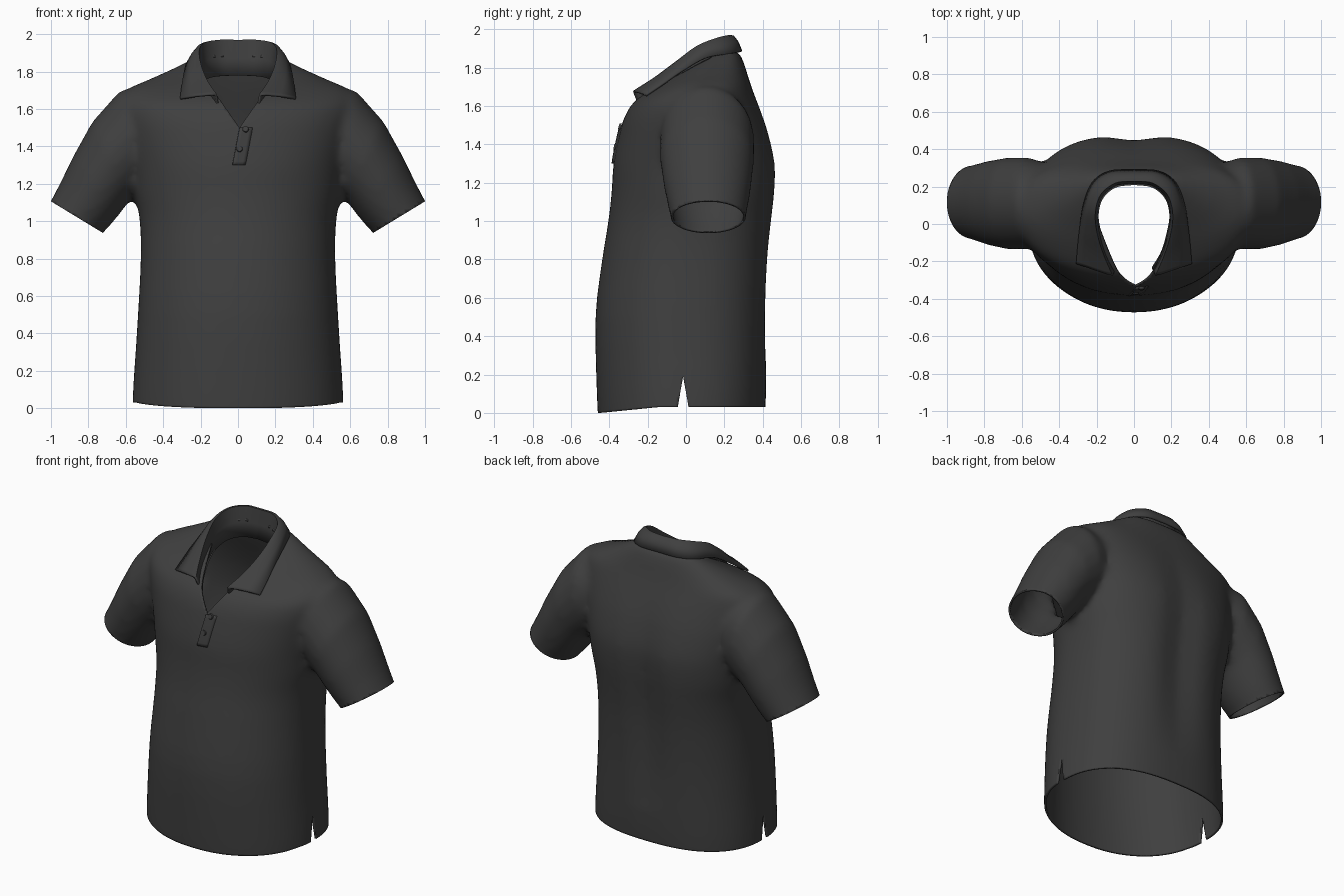
import bpy, bmesh, math
from mathutils import Vector
from mathutils.bvhtree import BVHTree

if "Cube" in bpy.data.objects:
    bpy.data.objects.remove(bpy.data.objects["Cube"])

cloth = bpy.data.materials.new("charcoal_cloth")
cloth.diffuse_color = (0.05, 0.05, 0.05, 1)
cloth.use_nodes = True
cloth.node_tree.nodes["Principled BSDF"].inputs["Base Color"].default_value = cloth.diffuse_color


def make_object(name, bm):
    me = bpy.data.meshes.new(name)
    bm.to_mesh(me)
    bm.free()
    ob = bpy.data.objects.new(name, me)
    bpy.context.collection.objects.link(ob)
    me.materials.append(cloth)
    return ob


def finish(ob, angle=50):
    bpy.ops.object.select_all(action='DESELECT')
    ob.select_set(True)
    bpy.context.view_layer.objects.active = ob
    bpy.ops.object.shade_smooth_by_angle(angle=math.radians(angle))


def solidify(ob, thickness, offset):
    m = ob.modifiers.new("thickness", 'SOLIDIFY')
    m.thickness, m.offset = thickness, offset


def spline(pts, steps):
    """Smooth curve through the points (Catmull-Rom)."""
    p = [Vector(q) for q in pts]
    p = [2 * p[0] - p[1]] + p + [2 * p[-1] - p[-2]]
    out = []
    for i in range(1, len(p) - 2):
        a, b, c, d = p[i - 1:i + 3]
        for s in range(steps):
            t = s / steps
            out.append(0.5 * (2 * b + (c - a) * t + (2 * a - 5 * b + 4 * c - d) * t * t
                              + (3 * b - a - 3 * c + d) * t ** 3))
    return out + [p[-2]]


def skin(bm, rows, closed):
    """Join rows of points with quads; closed rows are rings with end caps."""
    vs = [[bm.verts.new(q) for q in r] for r in rows]
    n = len(rows[0])
    for a, b in zip(vs, vs[1:]):
        for i in range(n if closed else n - 1):
            j = (i + 1) % n
            bm.faces.new((a[i], a[j], b[j], b[i]))
    if closed:
        bm.faces.new(vs[0][::-1])
        bm.faces.new(vs[-1])


def spow(v, e):
    return math.copysign(abs(v) ** e, v)


# Torso volume: height, half width, front y, back y
torso = [(-.08, .565, -.455, .41), (.1, .56, -.465, .418), (.5, .535, -.472, .425),
         (.8, .52, -.437, .44), (1.0, .525, -.405, .46), (1.15, .55, -.388, .475),
         (1.3, .57, -.378, .475), (1.45, .60, -.348, .44), (1.55, .62, -.318, .405),
         (1.63, .63, -.265, .372), (1.70, .60, -.16, .342), (1.76, .47, -.06, .322),
         (1.81, .36, .02, .307), (1.85, .28, .09, .292), (1.89, .2, .17, .27)]
rows = []
N = 64
for z, w, yf, yb in [(q.x, q.y, q.z, b.x) for q, b in zip(
        spline([t[:3] for t in torso], 3), spline([(t[3], 0, 0) for t in torso], 3))]:
    yc, dep = (yf + yb) / 2, (yb - yf) / 2
    ring = []
    for i in range(N):
        a = 2 * math.pi * i / N
        e = 2 / 2.5 if math.sin(a) > 0 else 2 / 2.1
        x, y = w * spow(math.cos(a), e), yc + dep * spow(math.sin(a), e)
        if math.sin(a) > 0 and 0.2 < z < 1.7:     # hollow along the spine
            y -= .04 * math.exp(-(x / .12) ** 2) * math.sin(math.pi * (z - .2) / 1.5)
        ring.append((x, y, z))
    rows.append(ring)
bm = bmesh.new()
skin(bm, rows, True)

# Sleeve volumes: top x, top z, bottom x, bottom z, front y, back y
sleeve = [(.44, 1.70, .40, 1.25, -.08, .31), (.63, 1.70, .50, 1.17, -.135, .355),
          (.78, 1.53, .57, 1.12, -.135, .355), (.885, 1.34, .64, 1.03, -.115, .34),
          (.95, 1.205, .685, .975, -.095, .325), (1.0, 1.11, .725, .935, -.08, .312),
          (1.04, 1.04, .765, .865, -.075, .31)]
for side in (1, -1):
    rows = []
    for xt, zt, xb, zb, yf, yb in sleeve:
        ring = []
        for i in range(40):
            a = 2 * math.pi * i / 40
            c, s = math.cos(a), math.sin(a)
            ring.append((side * ((xt + xb) / 2 + c * (xt - xb) / 2),
                         (yf + yb) / 2 + s * (yb - yf) / 2,
                         (zt + zb) / 2 + c * (zt - zb) / 2))
        rows.append(ring)
    skin(bm, rows, True)
bmesh.ops.recalc_face_normals(bm, faces=bm.faces[:])

# Merge the volumes into one soft body
body = make_object("shirt_body", bm)
rm = body.modifiers.new("merge", 'REMESH')
rm.mode, rm.voxel_size = 'VOXEL', .022
sm = body.modifiers.new("soften", 'SMOOTH')
sm.factor, sm.iterations = .5, 8
dg = bpy.context.evaluated_depsgraph_get()
merged = bpy.data.meshes.new_from_object(body.evaluated_get(dg))
body.modifiers.clear()
bm = bmesh.new()
bm.from_mesh(merged)


def cut(co, no, test, clear=True):
    """Slice the faces that pass the test; optionally drop the outer part."""
    faces = [f for f in bm.faces if test(f.calc_center_median())]
    geom = set(faces)
    for f in faces:
        geom.update(f.edges)
        geom.update(f.verts)
    bmesh.ops.bisect_plane(bm, geom=list(geom), plane_co=co, plane_no=no,
                           clear_outer=clear, dist=1e-5)


def drop(test):
    bad = [f for f in bm.faces if test(f.calc_center_median())]
    bmesh.ops.delete(bm, geom=bad, context='FACES')


def wedge(axis, u0, z0, k, test):
    """Remove |u - u0| < k (z - z0), with clean straight edges."""
    for s in (1, -1):
        co, no = Vector((0, 0, z0)), Vector((0, 0, -s * k))
        co[axis], no[axis] = u0, 1
        cut(co, no, test, False)
    drop(lambda c: test(c) and abs(c[axis] - u0) < k * (c.z - z0))


# Openings: hem, cuffs, side slits, front V, neck
cut((0, 0, 0), (0, 0, -1), lambda c: c.z < .2)
for s in (1, -1):
    cut((s * .8625, 0, 1.0225), (s * .52, 0, -.855), lambda c: c.x * s > .63)
    wedge(1, -.015, .18, -.16, lambda c: c.x * s > .35 and c.z < .24)
bvh = BVHTree.FromBMesh(bm)
wedge(0, .008, 1.5, .70, lambda c: c.z > 1.44 and c.y < 0 and abs(c.x) < .35)


def in_neck(c):
    if c.z < 1.6 or c.y < -.01 or c.y > .235:
        return False
    return abs(c.x) < .215 * math.sqrt(max(0, 1 - (max(c.y - .06, 0) / .175) ** 2))


drop(in_neck)
for v in bm.verts:      # hem rises toward the sides and back
    if v.co.z < .3:
        v.co.z += .03 * (1 - v.co.z / .3) * min(1, max(0, (v.co.y + .45) / .3))
bm.to_mesh(body.data)
bm.free()
body.data.materials.clear()
body.data.materials.append(cloth)
finish(body, 60)
solidify(body, .012, -1)

# Collar: stand bottom, fold line, leaf edge, from centre back to front
stand = [(0, .215, 1.78), (.10, .20, 1.775), (.17, .14, 1.76), (.195, .05, 1.73),
         (.18, -.05, 1.69), (.15, -.15, 1.62), (.10, -.235, 1.58)]
fold = [(0, .232, 1.965), (.10, .222, 1.965), (.18, .16, 1.95), (.21, .06, 1.91),
        (.20, -.05, 1.83), (.165, -.165, 1.745), (.118, -.275, 1.675)]
leaf = [(0, .288, 1.885), (.13, .28, 1.882), (.22, .22, 1.872), (.268, .10, 1.85),
        (.288, -.025, 1.78), (.30, -.12, 1.715), (.308, -.21, 1.655)]
a, b, c = (spline(p, 6) for p in (stand, fold, leaf))
rows = []
for p, q, r in zip(a, b, c):
    out = (r - q).cross(Vector((0, 0, 1)).cross(r - q))
    out = Vector((r.x - q.x, r.y - q.y, .06)).normalized()
    rows.append([p, p.lerp(q, .5), q, q.lerp(r, .12) + out * .010,
                 q.lerp(r, .5) + out * .012, r])
mirror = [[Vector((-v.x, v.y, v.z)) for v in row] for row in rows[:0:-1]]
bm = bmesh.new()
skin(bm, mirror + rows, False)
bmesh.ops.recalc_face_normals(bm, faces=bm.faces[:])
collar = make_object("collar", bm)
finish(collar, 60)
solidify(collar, .012, 0)


# Placket flap lying on the chest, raised along its free edge
def chest(x, z):
    return bvh.ray_cast(Vector((x, -2, z)), Vector((0, 1, 0)))[0]


bm = bmesh.new()
rows = []
for i in range(11):
    t = i / 10
    z = 1.3 + .2 * t
    row = []
    for j in range(5):
        p = chest(-.03 + .038 * t + .07 * j / 4, z)
        p.y -= .008 - .012 * j / 4
        row.append(p)
    rows.append(row)
skin(bm, rows, False)
placket = make_object("placket", bm)
finish(placket)
solidify(placket, .008, 0)

# Buttons
for n, (x, z) in enumerate(((.04, 1.49), (.008, 1.385))):
    p = chest(x, z)
    slope = (chest(x, z + .03) - chest(x, z - .03)).normalized()
    normal = Vector((1, 0, 0)).cross(slope)
    bm = bmesh.new()
    bmesh.ops.create_cone(bm, cap_ends=True, segments=20, radius1=.018, radius2=.015, depth=.012)
    button = make_object(f"button_{n + 1}", bm)
    button.rotation_euler = normal.to_track_quat('Z', 'Y').to_euler()
    button.location = p + normal * .009
    finish(button, 30)
